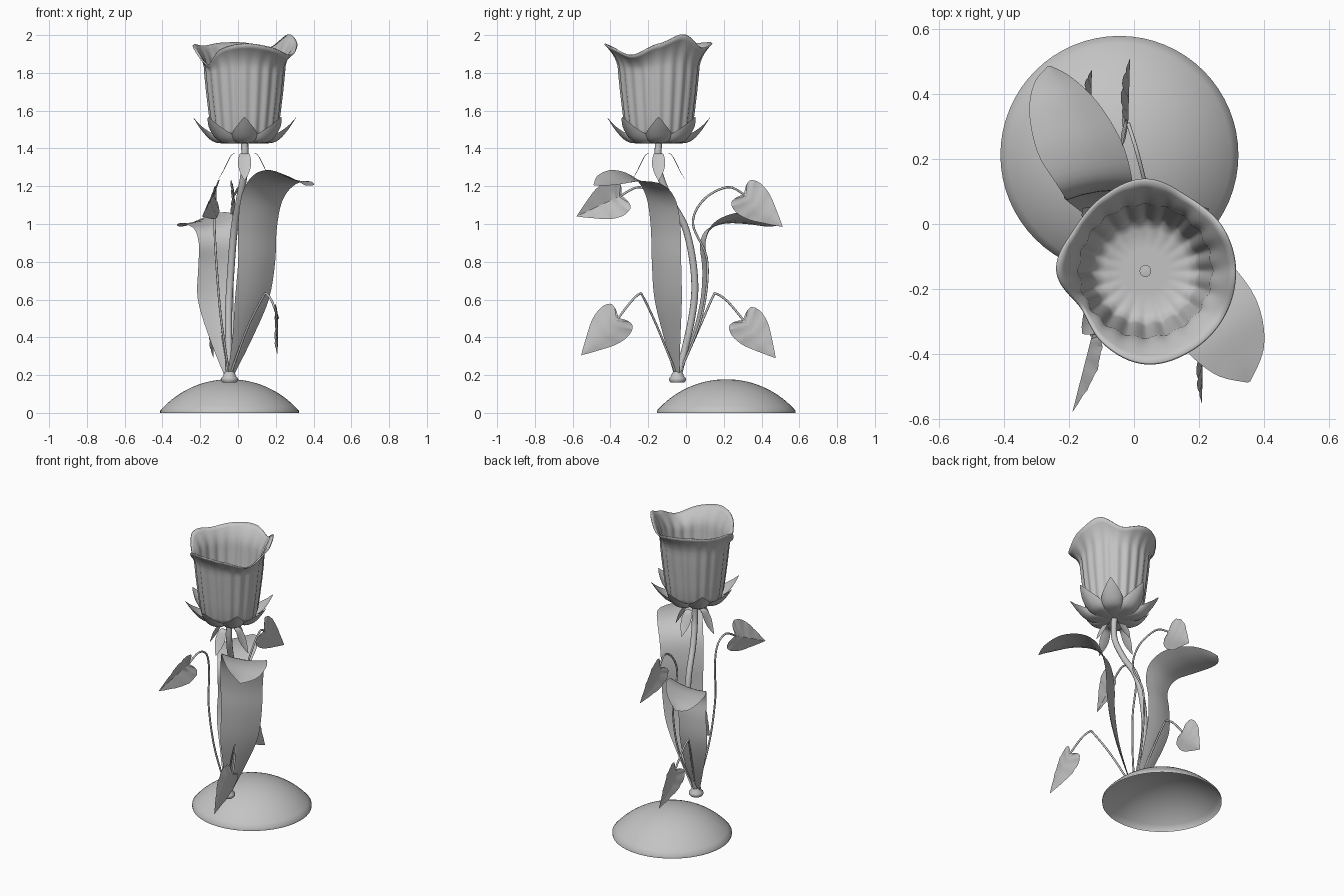
import bpy, bmesh, math
from mathutils import Vector

cube = bpy.data.objects.get("Cube")
if cube:
    bpy.data.objects.remove(cube)

grey = bpy.data.materials.new("plain_grey")
grey.use_nodes = True
grey.diffuse_color = (0.55, 0.55, 0.55, 1)
bsdf = next(n for n in grey.node_tree.nodes if n.type == 'BSDF_PRINCIPLED')
bsdf.inputs["Base Color"].default_value = grey.diffuse_color
bsdf.inputs["Roughness"].default_value = 0.7


def grid(name, rows, closed=False, thickness=0, angle=50):
    """Skin rows of points into a smooth surface."""
    bm = bmesh.new()
    vs = [[bm.verts.new(p) for p in row] for row in rows]
    n = len(rows[0])
    for a, b in zip(vs, vs[1:]):
        for j in range(n if closed else n - 1):
            k = (j + 1) % n
            bm.faces.new((a[j], a[k], b[k], b[j]))
    bmesh.ops.remove_doubles(bm, verts=bm.verts, dist=1e-5)
    me = bpy.data.meshes.new(name)
    bm.to_mesh(me)
    bm.free()
    me.materials.append(grey)
    ob = bpy.data.objects.new(name, me)
    bpy.context.collection.objects.link(ob)
    bpy.ops.object.select_all(action='DESELECT')
    ob.select_set(True)
    bpy.context.view_layer.objects.active = ob
    bpy.ops.object.shade_smooth_by_angle(angle=math.radians(angle))
    if thickness:
        mod = ob.modifiers.new("thickness", 'SOLIDIFY')
        mod.thickness = thickness


def lathe(name, x, y, profile, sides=32):
    turn = [math.tau * j / sides for j in range(sides)]
    grid(name, [[(x + r * math.cos(a), y + r * math.sin(a), z) for a in turn]
                for r, z in profile], True)


def spline(pts, t):
    """Catmull-Rom through tuples of any length, t from 0 to 1."""
    f = t * (len(pts) - 1)
    i = min(int(f), len(pts) - 2)
    f -= i
    p0, p1, p2, p3 = (pts[max(0, min(len(pts) - 1, i + k))] for k in (-1, 0, 1, 2))
    return [b + f / 2 * (c - a + f * (2*a - 5*b + 4*c - d + f * (3*(b - c) + d - a)))
            for a, b, c, d in zip(p0, p1, p2, p3)]


def tube(name, pts, radius):
    cu = bpy.data.curves.new(name, 'CURVE')
    cu.dimensions = '3D'
    cu.bevel_depth = radius
    cu.bevel_resolution = 3
    sp = cu.splines.new('POLY')
    n = 40
    sp.points.add(n)
    for i in range(n + 1):
        sp.points[i].co = (*spline(pts, i / n), 1)
    sp.use_smooth = True
    cu.materials.append(grey)
    ob = bpy.data.objects.new(name, cu)
    bpy.context.collection.objects.link(ob)
    bpy.ops.object.select_all(action='DESELECT')
    ob.select_set(True)
    bpy.context.view_layer.objects.active = ob
    bpy.ops.object.convert(target='MESH')


def ribbon(name, path, side_start, side_end, sag, n=40):
    """Blade along a path of (x, y, z, width), with a hollow section."""
    rows = []
    for i in range(n + 1):
        t = i / n
        x, y, z, w = spline(path, t)
        ahead, back = (spline(path, max(0, min(1, t + d)))[:3] for d in (0.01, -0.01))
        tangent = (Vector(ahead) - Vector(back)).normalized()
        side = Vector(side_start).lerp(Vector(side_end), t * t).normalized()
        normal = side.cross(tangent).normalized()
        rows.append([Vector((x, y, z)) + side * (v * w / 2) + normal * (sag * w * v * v)
                     for v in (-1, -0.5, 0, 0.5, 1)])
    grid(name, rows)


# Domed foot, open underneath
R, H = 0.367, 0.166
ball = (R * R + H * H) / (2 * H)
dome = [(R * i / 16, 0.012 + H - ball + math.sqrt(ball**2 - (R * i / 16)**2)) for i in range(17)]
lathe("base_dome", -0.045, 0.213, dome + [(R, 0)], 64)

# Knot that gathers the stems
lathe("stem_knot", -0.045, -0.045, [(0, 0.16), (0.035, 0.16), (0.045, 0.172), (0.043, 0.187),
                                    (0.032, 0.195), (0.03, 0.21), (0.02, 0.22), (0, 0.222)], 20)

# Main stem and the pin inside the flower
FX, FY = 0.035, -0.145
tube("main_stem", [(-0.045, -0.045, 0.18), (-0.05, 0.03, 0.5), (-0.04, 0.045, 0.72),
                   (-0.02, 0.0, 0.97), (0.01, -0.09, 1.14), (FX, FY, 1.29), (FX, FY, 1.44)], 0.019)
lathe("flower_pin", FX, FY, [(0.018, 1.43), (0.018, 1.47), (0, 1.473)], 16)

# Fluted cup with a wavy lip: (radius, height) of the lip every 30 degrees
lip = [(0.28, 1.95), (0.275, 2.0), (0.265, 1.93), (0.285, 1.955), (0.265, 1.955), (0.255, 1.94),
       (0.275, 1.94), (0.23, 1.84), (0.26, 1.92), (0.288, 1.95), (0.285, 1.93), (0.282, 1.89)]
lip.append(lip[0])
wall = [(0, 1.44), (0.07, 1.437), (0.13, 1.44), (0.163, 1.46), (0.175, 1.5), (0.188, 1.6),
        (0.2, 1.7), (0.21, 1.8)]
N = 160
turn = [math.tau * j / N for j in range(N)]
rows = []
for i, (r, z) in enumerate(wall):
    flute = 0.0045 if i else 0
    rows.append([(FX + (r + flute * math.cos(20 * a)) * math.cos(a),
                  FY + (r + flute * math.cos(20 * a)) * math.sin(a), z) for a in turn])
for k in range(1, 7):
    f = k / 6
    ring = []
    for a in turn:
        lr, lz = spline(lip, a / math.tau)
        r = 0.21 + (lr - 0.21) * f**1.8 + 0.0045 * (1 - f) * math.cos(20 * a)
        ring.append((FX + r * math.cos(a), FY + r * math.sin(a), 1.8 + (lz - 1.8) * f**0.85))
    rows.append(ring)
grid("flower_cup", rows, True, thickness=0.008, angle=80)

# Toothed calyx under the cup, each tooth slightly hollow
sepal = [(0.0, 1.425), (0.13, 1.427), (0.18, 1.445), (0.215, 1.48), (0.245, 1.52), (0.275, 1.568)]
rows = []
for i in range(13):
    ring = []
    for j in range(96):
        a = math.tau * j / 96
        tooth = abs((j / 12 + 0.5) % 1 - 0.5) * 2
        reach = 0.38 + 0.62 * (1 - tooth)
        r, z = spline(sepal, i / 12 * reach)
        z += 0.035 * tooth * (i / 12)**2
        ring.append((FX + r * math.cos(a), FY + r * math.sin(a), z))
    rows.append(ring)
grid("calyx", rows, True)

# Four small drooping bracts
for k in range(4):
    c, s = math.cos(k * math.pi / 2), math.sin(k * math.pi / 2)
    path = [(FX + r * c, FY + r * s, z, w) for r, z, w in
            ((0.045, 1.373, 0.03), (0.068, 1.365, 0.055), (0.092, 1.32, 0.07),
             (0.115, 1.275, 0.05), (0.143, 1.23, 0.004))]
    ribbon(f"bract_{k + 1}", path, (s, -c, 0), (s, -c, 0), 0.05, 14)

# Two broad blades that fold outward at the top
ribbon("front_blade", [(-0.04, -0.05, 0.19, 0.04), (0.03, -0.08, 0.4, 0.14), (0.082, -0.105, 0.6, 0.23),
                       (0.108, -0.115, 0.8, 0.25), (0.112, -0.12, 0.98, 0.26), (0.135, -0.145, 1.13, 0.27),
                       (0.19, -0.21, 1.215, 0.28), (0.265, -0.315, 1.24, 0.275),
                       (0.325, -0.42, 1.222, 0.18), (0.355, -0.487, 1.205, 0.01)],
       (-0.75, -0.62, 0), (-0.85, -0.5, 0.36), 0.06)
ribbon("back_blade", [(-0.05, -0.04, 0.19, 0.04), (-0.09, 0.045, 0.4, 0.13), (-0.12, 0.1, 0.6, 0.19),
                      (-0.118, 0.11, 0.77, 0.19), (-0.11, 0.1, 0.9, 0.2), (-0.12, 0.14, 0.98, 0.23),
                      (-0.165, 0.24, 1.015, 0.265), (-0.215, 0.36, 1.015, 0.22),
                      (-0.25, 0.445, 1.0, 0.12), (-0.262, 0.487, 0.995, 0.01)],
       (0.97, 0.12, 0), (0.92, 0.2, 0.45), 0.06)

# Heart-shaped leaves: (midrib position, edge position, half width) as parts of the length
HEART = [(0, -0.02, 0.01), (0.03, -0.1, 0.17), (0.1, -0.09, 0.31), (0.25, 0.1, 0.38),
         (0.45, 0.38, 0.33), (0.7, 0.68, 0.18), (0.88, 0.88, 0.07), (1, 1, 0)]


def heart_leaf(name, base, tip, fold):
    base, axis = Vector(base), Vector(tip) - Vector(base)
    size = axis.length
    axis.normalize()
    normal = Vector((0, axis.z, -axis.y)).cross(axis).normalized()
    side = axis.cross(normal)
    rows = []
    for i in range(25):
        mid, edge, w = spline(HEART, i / 24)
        ridge = 0.005 * (i % 4 == 0) * (w / 0.4)
        rows.append([base + axis * size * (mid + (edge - mid) * abs(v)) + side * (v * w * size)
                     + normal * (fold * abs(v) * w + ridge * (v != 0))
                     for v in (-1, -0.5, 0, 0.5, 1)])
    grid(name, rows, angle=30)


# Thin sprigs, each ending in a leaf: (path, leaf tip, leaf fold)
K = (-0.045, -0.045, 0.19)
sprigs = {
    "back_high": ([K, (0, 0.08, 0.5), (0.02, 0.113, 0.8), (0.04, 0.037, 1.0), (0.04, 0.095, 1.13),
                   (0.01, 0.22, 1.195), (-0.018, 0.31, 1.155)], (-0.012, 0.512, 0.985), -0.06),
    "front_high": ([K, (-0.09, -0.12, 0.5), (-0.115, -0.15, 0.8), (-0.125, -0.13, 1.02),
                    (-0.12, -0.165, 1.15), (-0.12, -0.25, 1.195), (-0.13, -0.345, 1.15)],
                   (-0.19, -0.58, 1.04), 0.08),
    "front_low": ([K, (0.05, -0.15, 0.45), (0.13, -0.225, 0.61), (0.15, -0.245, 0.63),
                   (0.18, -0.29, 0.59), (0.212, -0.36, 0.5)], (0.21, -0.555, 0.305), -0.05),
    "back_low": ([K, (-0.09, 0.07, 0.45), (-0.12, 0.14, 0.61), (-0.125, 0.16, 0.63),
                  (-0.13, 0.22, 0.59), (-0.132, 0.305, 0.49)], (-0.13, 0.475, 0.29), -0.06),
}
for label, (path, tip, fold) in sprigs.items():
    tube(label + "_sprig", path, 0.006)
    heart_leaf(label + "_leaf", path[-1], tip, fold)
